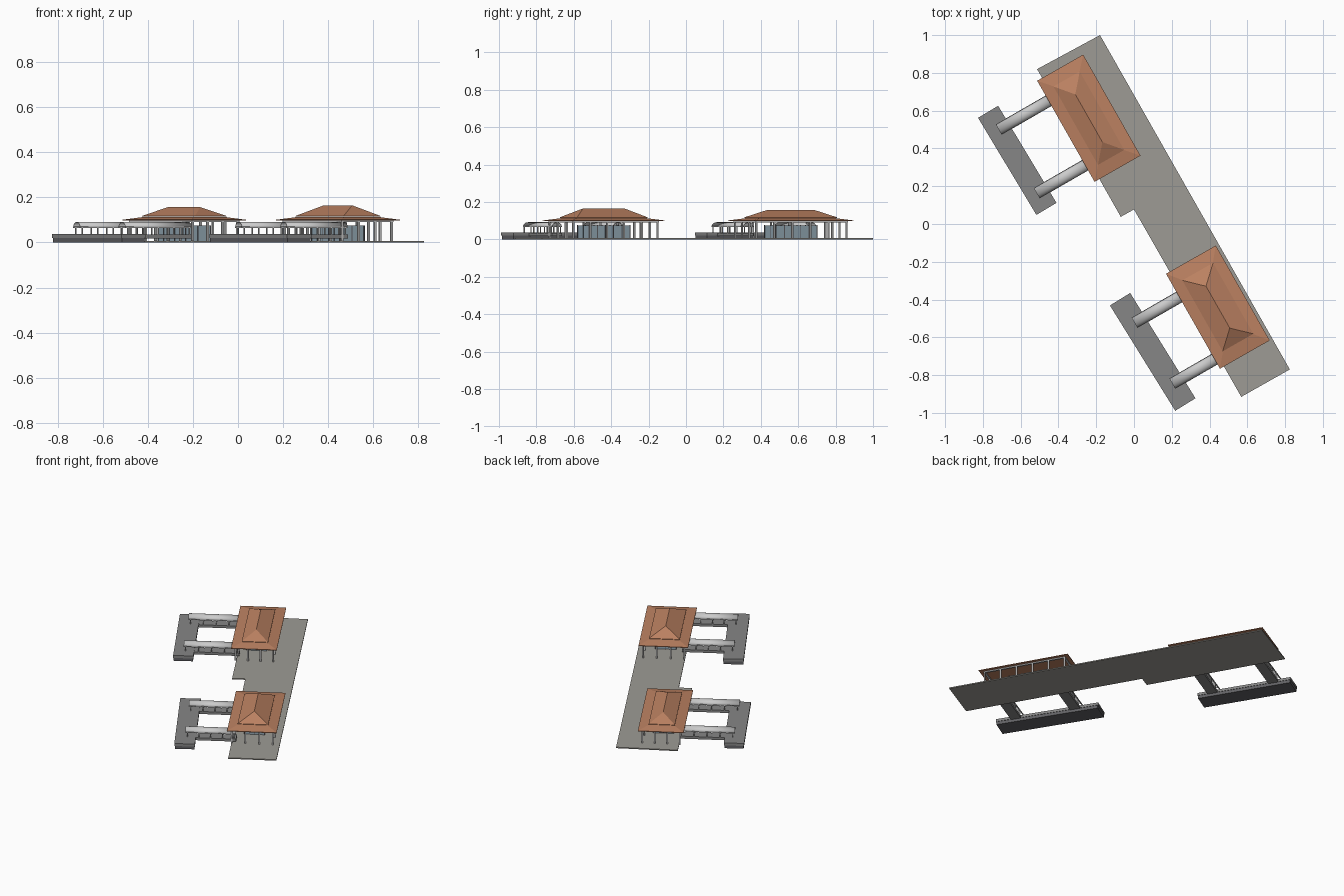
import bpy, bmesh, math
from mathutils import Matrix, Vector

if "Cube" in bpy.data.objects:
    bpy.data.objects.remove(bpy.data.objects["Cube"])


def material(name, rgb):
    m = bpy.data.materials.new(name)
    m.diffuse_color = (*rgb, 1)
    m.use_nodes = True
    m.node_tree.nodes["Principled BSDF"].inputs["Base Color"].default_value = m.diffuse_color
    return m


TILE = material("terracotta", (0.50, 0.22, 0.12))
GLASS = material("blue_glass", (0.30, 0.40, 0.47))
PALE = material("pale_metal", (0.55, 0.55, 0.53))
STONE = material("warm_stone", (0.34, 0.33, 0.30))
DECK = material("deck_grey", (0.24, 0.24, 0.24))
BASE = material("dark_base", (0.12, 0.12, 0.13))
ANG = math.radians(-60.4)      # direction of the long axis


def place(x, y, ang=ANG):
    return Matrix.Translation((x, y, 0)) @ Matrix.Rotation(ang, 4, 'Z')


def finish(name, bm, mat, frame):
    bmesh.ops.recalc_face_normals(bm, faces=bm.faces)
    me = bpy.data.meshes.new(name)
    bm.to_mesh(me)
    bm.free()
    ob = bpy.data.objects.new(name, me)
    ob.matrix_world = frame
    if mat:
        me.materials.append(mat)
    bpy.context.collection.objects.link(ob)
    return ob


def add_box(bm, x, y, z0, z1, sx, sy):
    m = Matrix.Translation((x, y, (z0 + z1) / 2)) @ Matrix.Diagonal((sx, sy, z1 - z0, 1))
    bmesh.ops.create_cube(bm, size=1, matrix=m)


def boxes(name, items, mat, frame):
    bm = bmesh.new()
    for it in items:
        add_box(bm, *it)
    return finish(name, bm, mat, frame)


def loft(name, rings, mat, frame):
    """Solid through rectangular rings given as (length, width, z)."""
    bm = bmesh.new()
    loops = [[bm.verts.new((sx * l / 2, sy * w / 2, z))
              for sx, sy in ((-1, -1), (1, -1), (1, 1), (-1, 1))] for l, w, z in rings]
    for a, b in zip(loops, loops[1:]):
        for i in range(4):
            bm.faces.new((a[i], a[(i + 1) % 4], b[(i + 1) % 4], b[i]))
    bm.faces.new(loops[0])
    bm.faces.new(loops[-1])
    bmesh.ops.remove_doubles(bm, verts=bm.verts, dist=1e-5)
    return finish(name, bm, mat, frame)


# Ground slab with its stepped outline
bm = bmesh.new()
outline = [(-0.18, 1.0), (0.825, -0.77), (0.568, -0.915), (0.0, 0.077), (-0.07, 0.038), (-0.513, 0.82)]
face = bm.faces.new([bm.verts.new((x, y, 0)) for x, y in outline])
top = bmesh.ops.extrude_face_region(bm, geom=[face])
bmesh.ops.translate(bm, vec=(0, 0, 0.007), verts=[v for v in top["geom"] if isinstance(v, bmesh.types.BMVert)])
finish("ground_slab", bm, STONE, Matrix())


def pavilion(tag, x, y, L, W, ul, uw, ridge, peak):
    f = place(x, y)
    # Two-tier hipped roof
    loft(tag + "_lower_roof", [(L, W, 0.097), (L, W, 0.101), (ul - 0.02, uw - 0.02, 0.114)], TILE, f)
    loft(tag + "_upper_roof", [(ul, uw, 0.115), (ul, uw, 0.118), (ridge, 0.0, peak)], TILE, f)
    # Columns around the edge, joined by a beam
    cl, cw = L - 0.06, W - 0.05
    pts = set()
    for i in range(6):
        for s in (-1, 1):
            pts.add((round(cl * (i / 5 - 0.5), 4), s * round(cw / 2, 4)))
    for j in (1, 2):
        for s in (-1, 1):
            pts.add((s * round(cl / 2, 4), round(cw * (j / 3 - 0.5), 4)))
    boxes(tag + "_columns", [(a, b, 0.006, 0.092, 0.009, 0.009) for a, b in sorted(pts)], PALE, f)
    beams = [(0, s * cw / 2, 0.09, 0.098, cl + 0.012, 0.012) for s in (-1, 1)]
    beams += [(s * cl / 2, 0, 0.09, 0.098, 0.012, cw) for s in (-1, 1)]
    boxes(tag + "_eave_beams", beams, PALE, f)
    # Glazed room with mullions
    rl, rw = 0.25, 0.125
    boxes(tag + "_glass_room", [(0, 0, 0.006, 0.075, rl, rw)], GLASS, f)
    mull = [(rl * (i / 5 - 0.5), s * rw / 2, 0.006, 0.076, 0.004, 0.004) for i in range(6) for s in (-1, 1)]
    mull += [(s * rl / 2, 0, 0.006, 0.076, 0.004, 0.004) for s in (-1, 1)]
    boxes(tag + "_mullions", mull, BASE, f)


pavilion("north_pavilion", -0.239, 0.56, 0.615, 0.28, 0.477, 0.16, 0.29, 0.157)
pavilion("south_pavilion", 0.444, -0.44, 0.578, 0.303, 0.432, 0.187, 0.255, 0.165)


def platform(tag, x, y, L, W, ang):
    f = place(x, y, ang)
    boxes(tag + "_deck", [(0, 0, 0.02, 0.037, L, W)], DECK, f)
    boxes(tag + "_base", [(0, 0, 0.0, 0.021, L - 0.006, W - 0.006)], BASE, f)


platform("north_platform", -0.618, 0.337, 0.6, 0.124, math.radians(-59.0))
platform("south_platform", 0.099, -0.677, 0.656, 0.126, math.radians(-58.2))


def walkway(tag, x, y, length):
    # Local x runs from the platform towards the pavilion
    f = place(x, y, math.radians(30))
    r, h, z0, n = 0.029, 0.022, 0.068, 10
    # Barrel vault shell
    bm = bmesh.new()
    arcs = []
    for px in (0, length):
        arcs.append([bm.verts.new((px, r * math.cos(math.pi * i / n), z0 + h * math.sin(math.pi * i / n)))
                     for i in range(n + 1)])
    for i in range(n):
        bm.faces.new((arcs[0][i], arcs[0][i + 1], arcs[1][i + 1], arcs[1][i]))
    ob = finish(tag + "_vault", bm, PALE, f)
    for p in ob.data.polygons:
        p.use_smooth = True
    mod = ob.modifiers.new("thickness", 'SOLIDIFY')
    mod.thickness = 0.003
    mod.offset = 0
    # Edge rails and posts
    boxes(tag + "_rails", [(length / 2, s * r, z0 - 0.003, z0 + 0.002, length, 0.005) for s in (-1, 1)], PALE, f)
    boxes(tag + "_posts", [(0.012 + (length - 0.024) * i / 4, s * r, 0.025, z0, 0.005, 0.005)
                           for i in range(5) for s in (-1, 1)], PALE, f)
    # Raised floor
    boxes(tag + "_floor", [(length / 2 + 0.02, 0, 0.018, 0.035, length - 0.04, 2 * r + 0.006)], DECK, f)


walkway("north_walkway_a", -0.716, 0.50, 0.34)
walkway("north_walkway_b", -0.515, 0.163, 0.34)
walkway("south_walkway_a", 0.003, -0.523, 0.32)
walkway("south_walkway_b", 0.203, -0.845, 0.31)
